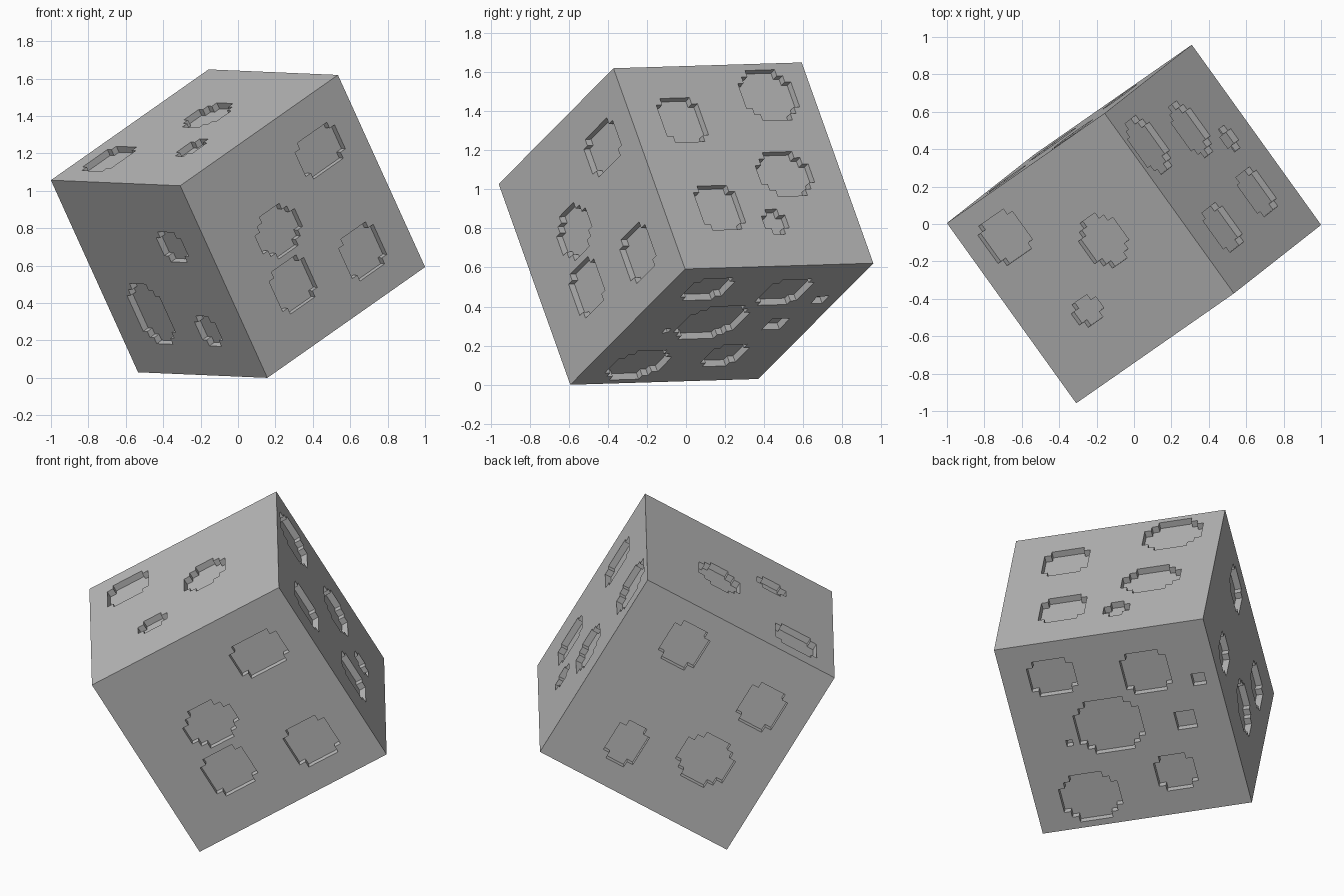
import bpy
import bmesh
from mathutils import Matrix, Vector

default_cube = bpy.data.objects.get("Cube")
if default_cube:
    bpy.data.objects.remove(default_cube, do_unlink=True)

CELLS = 32            # cells along each side of the block
SIDE = 1.186          # edge length
ROUNDNESS = 2.3       # exponent of the stepped oval outline

# Pits on each side: lower and upper cell along the two remaining axes
near_pits = [(20, 28, 5, 11), (8, 16, 11, 18), (7, 14, 19, 26), (20, 27, 21, 28)]
far_pits = [(19, 25, 3, 10), (4, 10, 6, 13), (19, 24, 21, 28), (6, 14, 17, 25)]
left_pits = [(6, 12, 8, 13), (18, 26, 17, 27), (7, 12, 22, 27)]
right_pits = [(5, 12, 5, 12), (20, 29, 1, 9), (6, 13, 19, 26),
              (18, 27, 14, 21), (16, 20, 23, 27)]
top_pits = [(22, 29, 3, 10), (13, 21, 16, 23), (8, 12, 8, 13)]
bottom_pits = [(4, 11, 23, 29), (18, 25, 21, 28), (28, 30, 21, 23),
               (9, 19, 12, 21), (24, 27, 14, 17), (7, 8, 14, 15),
               (4, 13, 1, 9), (19, 25, 4, 10)]
pits_by_axis = [(near_pits, far_pits), (left_pits, right_pits), (top_pits, bottom_pits)]


def in_pit(p, q, pit):
    """True when a cell centre lies inside the stepped oval of a pit."""
    p_low, p_high, q_low, q_high = pit
    x = abs(2 * p - p_low - p_high) / (p_high - p_low)
    y = abs(2 * q - q_low - q_high) / (q_high - q_low)
    return x ** ROUNDNESS + y ** ROUNDNESS <= 1


def pit_faces(bm, axis, side):
    """Collect the cells of one block side that belong to its pits."""
    level = side * CELLS
    others = [i for i in range(3) if i != axis]
    found = []
    for face in bm.faces:
        centre = face.calc_center_median()
        if abs(centre[axis] - level) < 0.01:
            p, q = (centre[i] for i in others)
            if any(in_pit(p, q, pit) for pit in pits_by_axis[axis][side]):
                found.append(face)
    return found


# Block divided into cells, with one corner at the local origin
bm = bmesh.new()
bmesh.ops.create_cube(bm, size=CELLS)
bmesh.ops.translate(bm, verts=bm.verts, vec=Vector.Fill(3, CELLS / 2))
bmesh.ops.subdivide_edges(bm, edges=bm.edges[:], cuts=CELLS - 1, use_grid_fill=True)

# Sink every pit by one cell
for axis in range(3):
    for side in (0, 1):
        result = bmesh.ops.extrude_face_region(bm, geom=pit_faces(bm, axis, side))
        sunk = [g for g in result["geom"] if isinstance(g, bmesh.types.BMVert)]
        inward = Vector()
        inward[axis] = 1 - 2 * side
        bmesh.ops.translate(bm, verts=sunk, vec=inward)
        leftover = [f for f in pit_faces(bm, axis, side)]
        if leftover:
            bmesh.ops.delete(bm, geom=leftover, context="FACES")
bmesh.ops.recalc_face_normals(bm, faces=bm.faces[:])

# Tip the block onto one corner
u = Vector((-0.583, 0.812, 0.025)).normalized()
w = u.cross(Vector((0.71, 0.4945, 0.4987))).normalized()
v = w.cross(u)
turn = Matrix((u, v, w)).transposed().to_4x4()
bm.transform(turn @ Matrix.Scale(SIDE / CELLS, 4)
             @ Matrix.Translation(Vector.Fill(3, -CELLS / 2)))
lowest = min(vert.co.z for vert in bm.verts)
bmesh.ops.translate(bm, verts=bm.verts, vec=(0, 0, -lowest))

mesh = bpy.data.meshes.new("pitted_block")
bm.to_mesh(mesh)
bm.free()
block = bpy.data.objects.new("pitted_block", mesh)
bpy.context.collection.objects.link(block)

# Single plain grey
grey = bpy.data.materials.new("stone_grey")
grey.use_nodes = True
colour = (0.5, 0.5, 0.5, 1)
grey.diffuse_color = colour
grey.node_tree.nodes["Principled BSDF"].inputs["Base Color"].default_value = colour
mesh.materials.append(grey)
